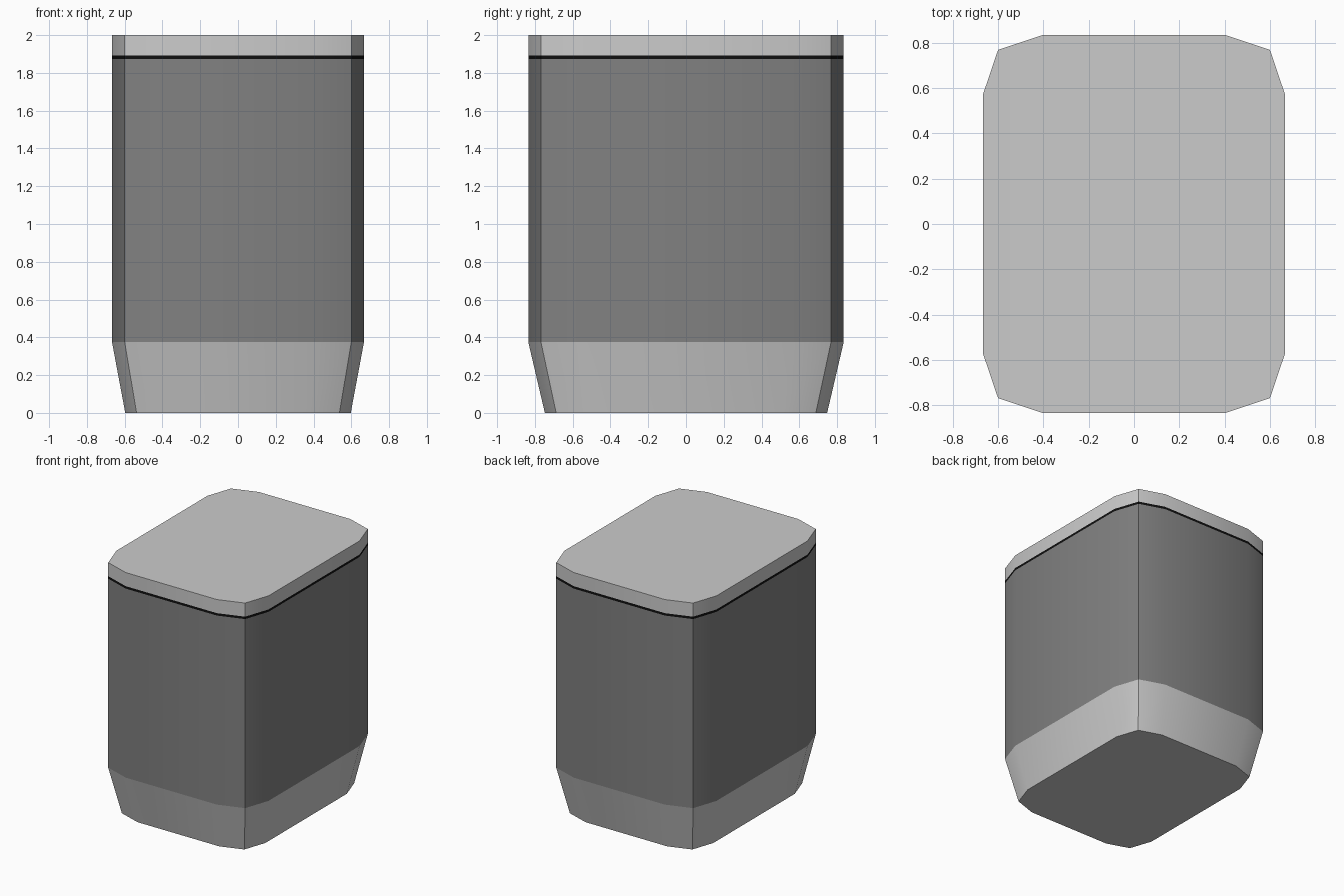
import bpy, bmesh, math

if "Cube" in bpy.data.objects:
    bpy.data.objects.remove(bpy.data.objects["Cube"])

# Quarter outline of the rounded rectangle, mirrored to all four corners
CORNER = [(0.667, 0.57), (0.60, 0.768), (0.40, 0.835)]
OUTLINE = (CORNER
           + [(-x, y) for x, y in reversed(CORNER)]
           + [(-x, -y) for x, y in CORNER]
           + [(x, -y) for x, y in reversed(CORNER)])


def shell(name, z0, z1, scale0=1.0, cap=None, grey=None):
    """Wall between two outline rings, optionally capped at one end."""
    bm = bmesh.new()
    low = [bm.verts.new((x * scale0, y * scale0, z0)) for x, y in OUTLINE]
    high = [bm.verts.new((x, y, z1)) for x, y in OUTLINE]
    n = len(OUTLINE)
    for i in range(n):
        j = (i + 1) % n
        bm.faces.new((low[i], low[j], high[j], high[i]))
    if cap == "bottom":
        bm.faces.new(low[::-1])
    elif cap == "top":
        bm.faces.new(high)
    mesh = bpy.data.meshes.new(name)
    bm.to_mesh(mesh)
    bm.free()
    obj = bpy.data.objects.new(name, mesh)
    bpy.context.collection.objects.link(obj)
    if grey is not None:
        mat = bpy.data.materials.new(name + "_grey")
        mat.diffuse_color = (grey, grey, grey, 1)
        mat.use_nodes = True
        mat.node_tree.nodes["Principled BSDF"].inputs["Base Color"].default_value = mat.diffuse_color
        mesh.materials.append(mat)
    bpy.ops.object.select_all(action='DESELECT')
    obj.select_set(True)
    bpy.context.view_layer.objects.active = obj
    bpy.ops.object.shade_smooth_by_angle(angle=math.radians(30))
    return obj


# Tapered base, dark body, black seam and lid
shell("tapered_base", 0.0, 0.375, scale0=0.895, cap="bottom")
shell("body", 0.375, 1.873, grey=0.22)
shell("lid_seam", 1.873, 1.892, grey=0.005)
shell("lid", 1.892, 2.0, cap="top")
